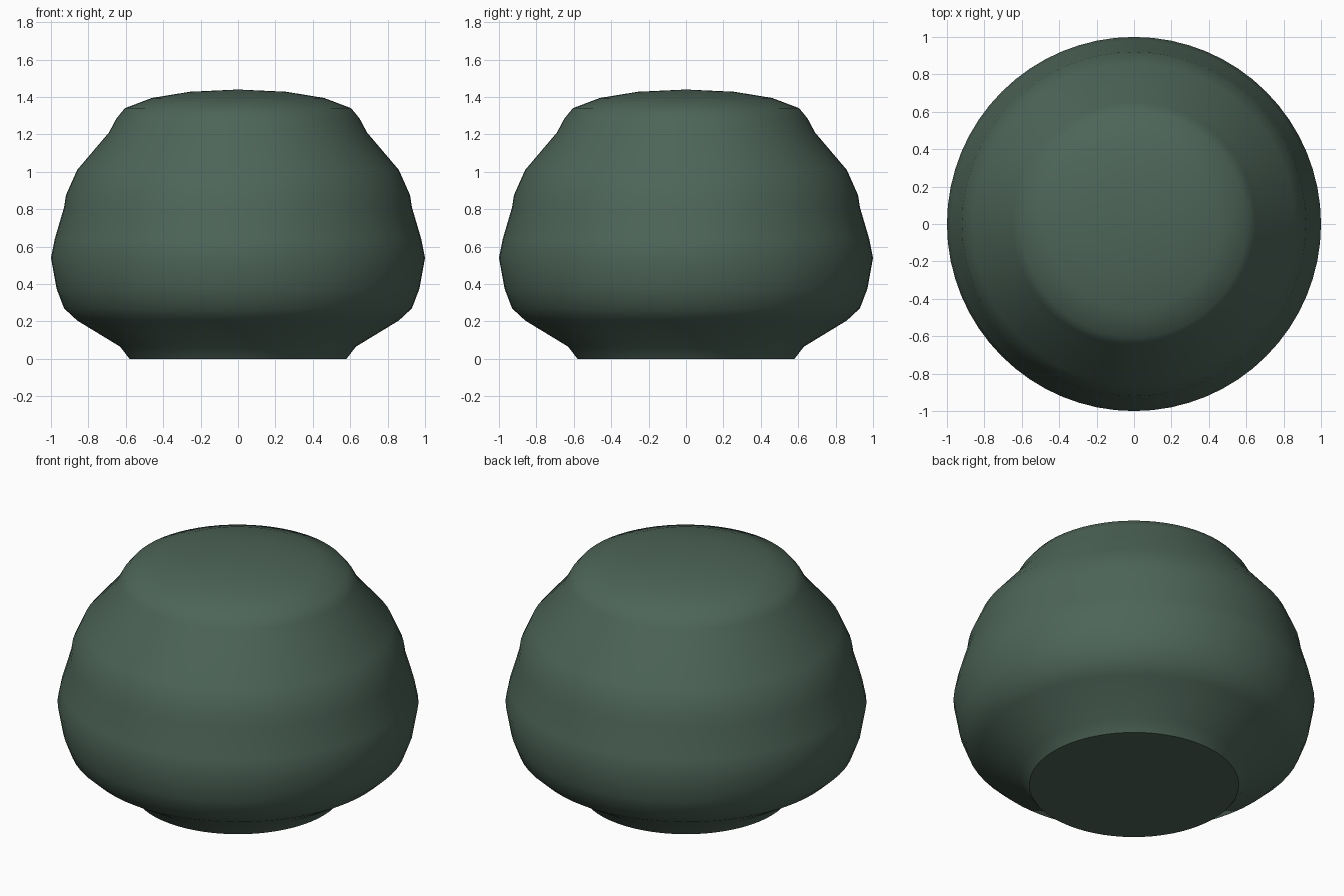
import bpy, bmesh, math

if "Cube" in bpy.data.objects:
    bpy.data.objects.remove(bpy.data.objects["Cube"])

# Side profile (radius, height) from the base centre to the crown centre
PROFILE = [(0, 0), (0.58, 0), (0.63, 0.065), (0.86, 0.205), (0.93, 0.27),
           (0.97, 0.375), (1.0, 0.54), (0.98, 0.64), (0.93, 0.81),
           (0.92, 0.875), (0.86, 1.01), (0.69, 1.21), (0.65, 1.285),
           (0.605, 1.34), (0.46, 1.395), (0.257, 1.428), (0, 1.44)]
SEGMENTS = 64

# Solid of revolution
bm = bmesh.new()
verts = [bm.verts.new((r, 0, z)) for r, z in PROFILE]
edges = [bm.edges.new(pair) for pair in zip(verts, verts[1:])]
bmesh.ops.spin(bm, geom=verts + edges, cent=(0, 0, 0), axis=(0, 0, 1),
               angle=math.tau, steps=SEGMENTS, use_duplicate=False)
bmesh.ops.remove_doubles(bm, verts=bm.verts, dist=0.0005)
bmesh.ops.recalc_face_normals(bm, faces=bm.faces)
mesh = bpy.data.meshes.new("rounded_body")
bm.to_mesh(mesh)
bm.free()
body = bpy.data.objects.new("rounded_body", mesh)
bpy.context.collection.objects.link(body)

# Dark green glaze
glaze = bpy.data.materials.new("dark_green")
glaze.diffuse_color = (0.075, 0.13, 0.098, 1)
glaze.use_nodes = True
glaze.node_tree.nodes["Principled BSDF"].inputs["Base Color"].default_value = glaze.diffuse_color
mesh.materials.append(glaze)

# Smooth sides with a crisp base rim
bpy.context.view_layer.objects.active = body
body.select_set(True)
bpy.ops.object.shade_smooth_by_angle(angle=math.radians(40))
